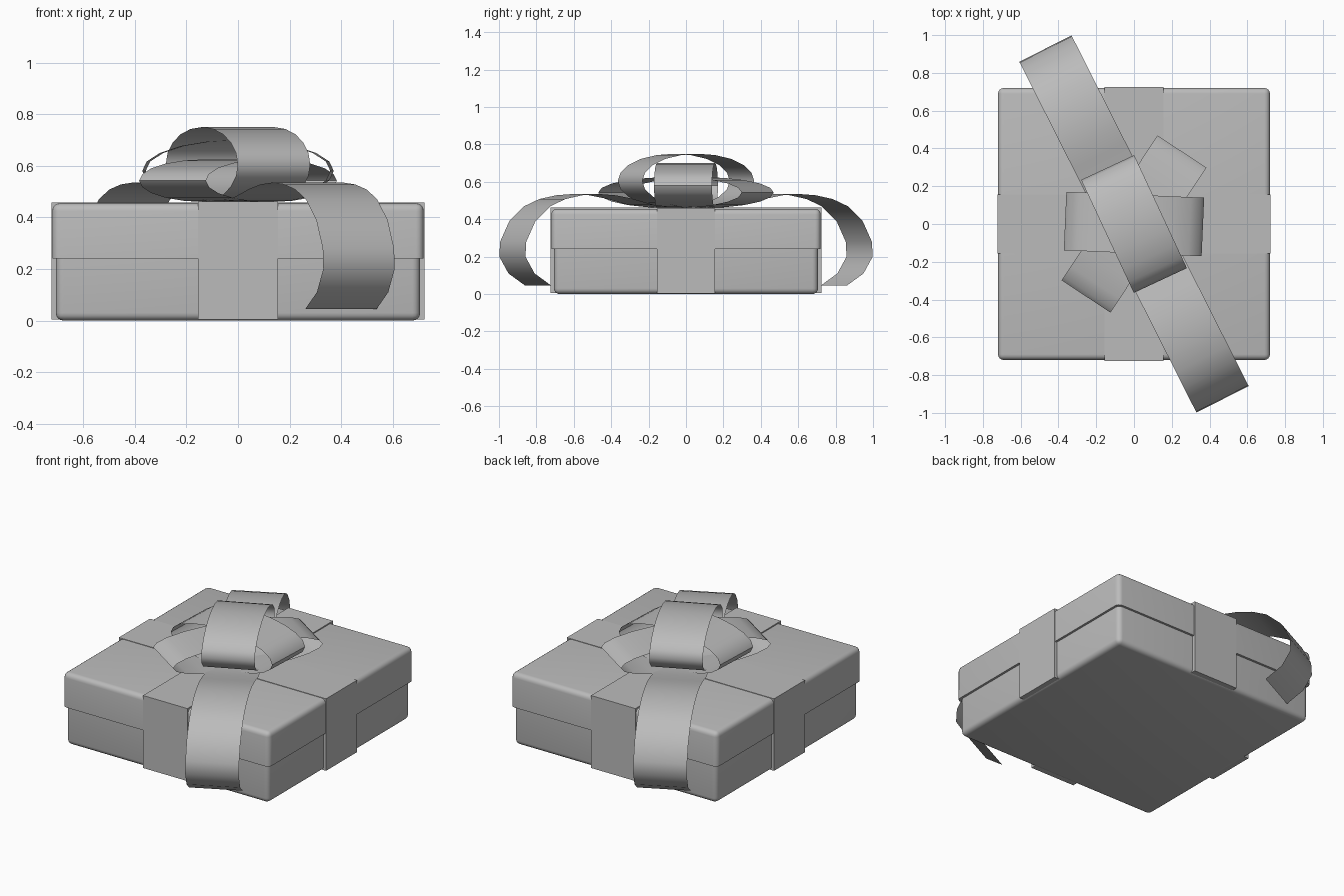
import bpy
import bmesh
import math
from mathutils import Matrix, Vector

cube = bpy.data.objects.get("Cube")
if cube:
    bpy.data.objects.remove(cube, do_unlink=True)

COLOUR = (0.5, 0.5, 0.5, 1.0)
grey = bpy.data.materials.new("plain grey")
grey.use_nodes = True
grey.diffuse_color = COLOUR
for node in grey.node_tree.nodes:
    if node.type == 'BSDF_PRINCIPLED':
        node.inputs["Base Color"].default_value = COLOUR

RIBBON = 0.31          # ribbon width
LID_TOP = 0.455


def finish(name, bm, smooth=True):
    mesh = bpy.data.meshes.new(name)
    bm.to_mesh(mesh)
    bm.free()
    mesh.materials.append(grey)
    obj = bpy.data.objects.new(name, mesh)
    bpy.context.collection.objects.link(obj)
    if smooth:
        bpy.ops.object.select_all(action='DESELECT')
        obj.select_set(True)
        bpy.context.view_layer.objects.active = obj
        bpy.ops.object.shade_smooth_by_angle(angle=math.radians(40))
    return obj


def box(name, size_x, size_y, low, high, round_at=None, radius=0.03):
    """Box from low to high; rounds the upright edges and the rim at round_at."""
    bm = bmesh.new()
    bmesh.ops.create_cube(bm, size=1, matrix=Matrix.Translation((0, 0, (low + high) / 2))
                          @ Matrix.Diagonal((size_x, size_y, high - low, 1)))
    if round_at is not None:
        def rounded(edge):
            a, b = (v.co.z for v in edge.verts)
            return abs(a - b) > 0.01 or abs(a - round_at) < 0.001
        bmesh.ops.bevel(bm, geom=[e for e in bm.edges if rounded(e)], offset=radius,
                        segments=4, profile=0.5, affect='EDGES')
    return finish(name, bm, round_at is not None)


def ribbon(name, profile, angle, closed=False):
    """Sweep a (distance, height) profile sideways and turn it about z."""
    bm = bmesh.new()
    turn = Matrix.Rotation(math.radians(angle), 3, 'Z')
    rows = [[bm.verts.new(turn @ Vector((s, side * RIBBON / 2, z))) for side in (-1, 1)]
            for s, z in profile]
    pairs = list(zip(rows, rows[1:]))
    if closed:
        pairs.append((rows[-1], rows[0]))
    for a, b in pairs:
        bm.faces.new((a[0], b[0], b[1], a[1]))
    return finish(name, bm)


def loop(name, length, top, angle, sides=20):
    """Oval bow loop resting on the lid."""
    half = (top - LID_TOP - 0.005) / 2
    steps = [-math.tau * i / sides for i in range(sides)]
    ribbon(name, [(length / 2 * math.cos(t), top - half + half * math.sin(t)) for t in steps],
           angle, closed=True)


# Box and lid
box("box_base", 1.412, 1.412, 0.0, 0.26, round_at=0.0)
box("box_lid", 1.44, 1.44, 0.24, LID_TOP, round_at=LID_TOP)

# Ribbon bands wrapped over the box
box("band_front_to_back", RIBBON, 1.45, 0.005, 0.462)
box("band_side_to_side", 1.446, RIBBON, 0.004, 0.458)

# Bow loops, lowest first
loop("bow_loop_lower", 0.92, 0.625, 56.5)
loop("bow_loop_middle", 0.73, 0.70, -2.5)
loop("bow_loop_upper", 0.66, 0.75, -65)

# Curling ribbon tails
tail = [(0, 0.463), (0.15, 0.465), (0.27, 0.477), (0.4, 0.51), (0.5, 0.528), (0.6, 0.535),
        (0.7, 0.528), (0.8, 0.508), (0.89, 0.47), (0.98, 0.39), (1.035, 0.28),
        (1.04, 0.2), (0.985, 0.11), (0.885, 0.045)]
ribbon("front_tail", tail, -63.2)
ribbon("back_tail", tail, 116.8)
